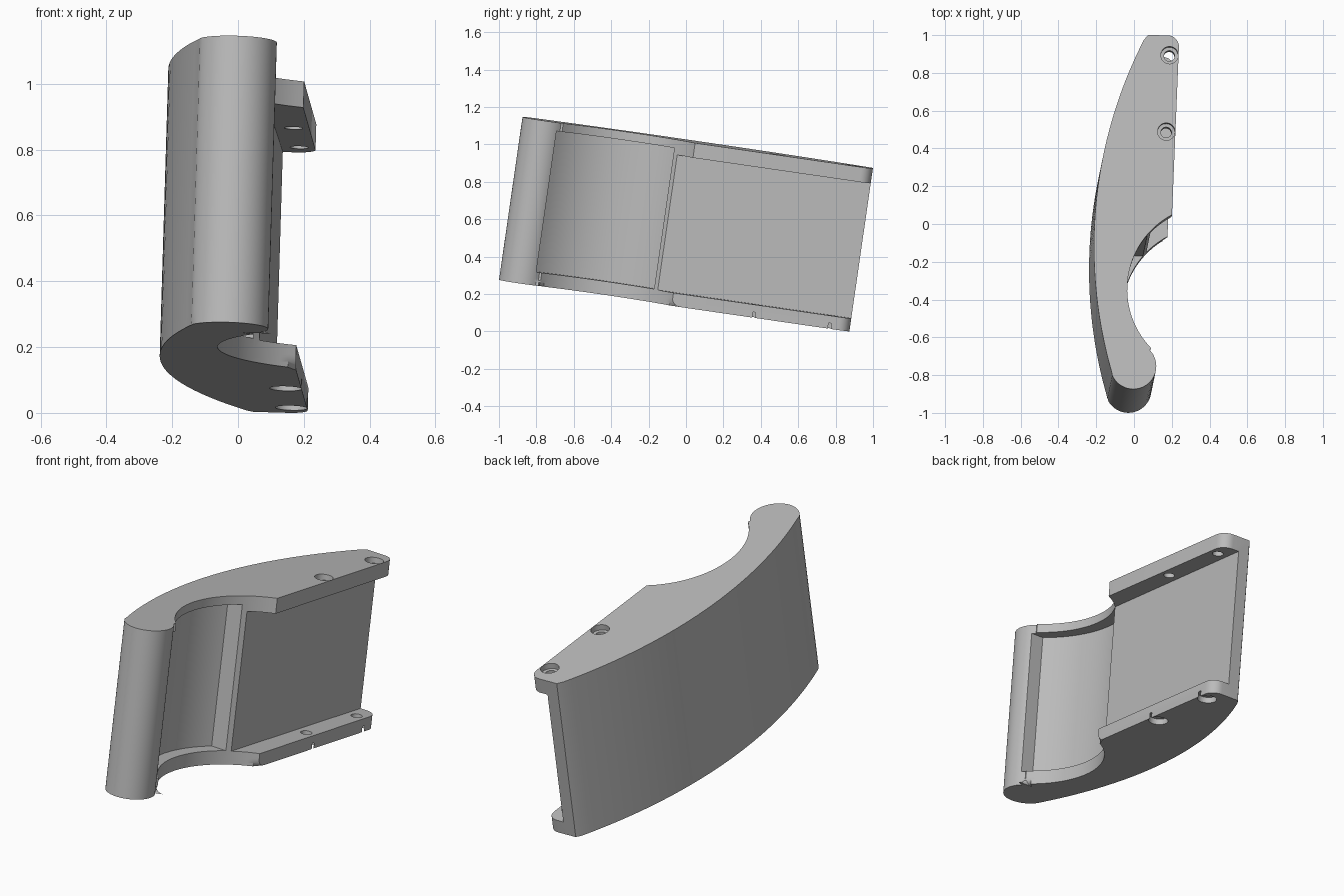
import bpy, bmesh, math
from mathutils import Matrix, Vector

if "Cube" in bpy.data.objects:
    bpy.data.objects.remove(bpy.data.objects["Cube"])

HEIGHT = 0.88
TILT = Matrix.Rotation(math.radians(-8.2), 3, 'X') @ Matrix.Rotation(math.radians(1.7), 3, 'Y')
STRETCH = 1 / math.cos(math.radians(8.2))
HOLLOW = (0.408, -0.345)      # centre of the finger hollow


def arc(centre, radius, start, end, steps):
    angles = [math.radians(start + (end - start) * i / steps) for i in range(steps + 1)]
    return [(centre[0] + radius * math.cos(a), centre[1] + radius * math.sin(a)) for a in angles]


def prism(name, outline, bottom, top, round_range=None, radius=0.04):
    """Extrude an outline; optionally round the bottom edges in an index range."""
    bm = bmesh.new()
    low = [bm.verts.new((x, y * STRETCH, bottom)) for x, y in outline]
    high = [bm.verts.new((x, y * STRETCH, top)) for x, y in outline]
    n = len(outline)
    bm.faces.new(low[::-1])
    bm.faces.new(high)
    for i in range(n):
        j = (i + 1) % n
        bm.faces.new((low[i], low[j], high[j], high[i]))
    if round_range:
        edges = [bm.edges.get((low[i], low[i + 1])) for i in range(*round_range)]
        bmesh.ops.bevel(bm, geom=edges, offset=radius, segments=6, profile=0.5,
                        affect='EDGES', clamp_overlap=False)
    bmesh.ops.recalc_face_normals(bm, faces=bm.faces)
    mesh = bpy.data.meshes.new(name)
    bm.to_mesh(mesh)
    bm.free()
    obj = bpy.data.objects.new(name, mesh)
    bpy.context.collection.objects.link(obj)
    return obj


def cut(body, cutter):
    cutter.hide_render = True
    mod = body.modifiers.new("cut", 'BOOLEAN')
    mod.operation, mod.solver, mod.object = 'DIFFERENCE', 'EXACT', cutter
    bpy.context.view_layer.objects.active = body
    bpy.ops.object.modifier_apply(modifier=mod.name)
    bpy.data.objects.remove(cutter)


# Outline: long outer bow, round nose, finger hollow, straight mounting edge
outer = []
for i in range(41):
    y = 0.975 - 1.76 * i / 40
    outer.append((-0.215 + 2.4 - math.sqrt(2.4 ** 2 - (y + 0.12) ** 2), y))
nose = arc((-0.007, -0.752), 0.122, 204, 404, 28)
hollow = arc(HOLLOW, 0.447, 224, 118, 30)
corner = arc((0.175, 0.94), 0.06, 0, 90, 8)
outline = outer + nose + hollow + corner + [(0.07, 1.0)]
first = len(outer)
body = prism("handle_body", outline, -HEIGHT, 0,
             (first, first + len(nose) + len(hollow) - 1))

# Curved finger recess inside the hollow
reach = 0.515
start = 180 + math.degrees(math.asin(0.34 / reach))
end = 180 - math.degrees(math.asin(0.29 / reach))
recess = arc(HOLLOW, reach, start, end, 30) + [(0.5, -0.055), (0.5, -0.685)]
cut(body, prism("recess_cutter", recess, 0.072 - HEIGHT, -0.046))

# Flat pocket between the two mounting plates
pocket = [(0.085, -0.056), (0.5, -0.056), (0.5, 1.2), (0.145, 1.2)]
cut(body, prism("pocket_cutter", pocket, 0.07 - HEIGHT, -0.08))

# Screw holes with counterbores on both outer faces
for x, y in ((0.185, 0.895), (0.168, 0.49)):
    cut(body, prism("hole_cutter", arc((x, y), 0.028, 0, 350, 35), -HEIGHT - 0.1, 0.1))
    cut(body, prism("top_bore_cutter", arc((x, y), 0.046, 0, 350, 35), -0.03, 0.1))
    cut(body, prism("bottom_bore_cutter", arc((x, y), 0.049, 0, 350, 35),
                    -HEIGHT - 0.1, 0.03 - HEIGHT))

# Lean the part, then centre it on the floor
mesh = body.data
mesh.transform(TILT.to_4x4())
lows = [min(v.co[k] for v in mesh.vertices) for k in range(3)]
highs = [max(v.co[k] for v in mesh.vertices) for k in range(3)]
mesh.transform(Matrix.Translation(Vector((-(lows[0] + highs[0]) / 2,
                                          -(lows[1] + highs[1]) / 2, -lows[2]))))

# Plain grey finish
grey = bpy.data.materials.new("plain_grey")
grey.use_nodes = True
colour = (0.5, 0.5, 0.5, 1)
grey.diffuse_color = colour
grey.node_tree.nodes["Principled BSDF"].inputs["Base Color"].default_value = colour
mesh.materials.clear()
mesh.materials.append(grey)

bpy.ops.object.select_all(action='DESELECT')
body.select_set(True)
bpy.context.view_layer.objects.active = body
bpy.ops.object.shade_smooth_by_angle(angle=math.radians(25))
